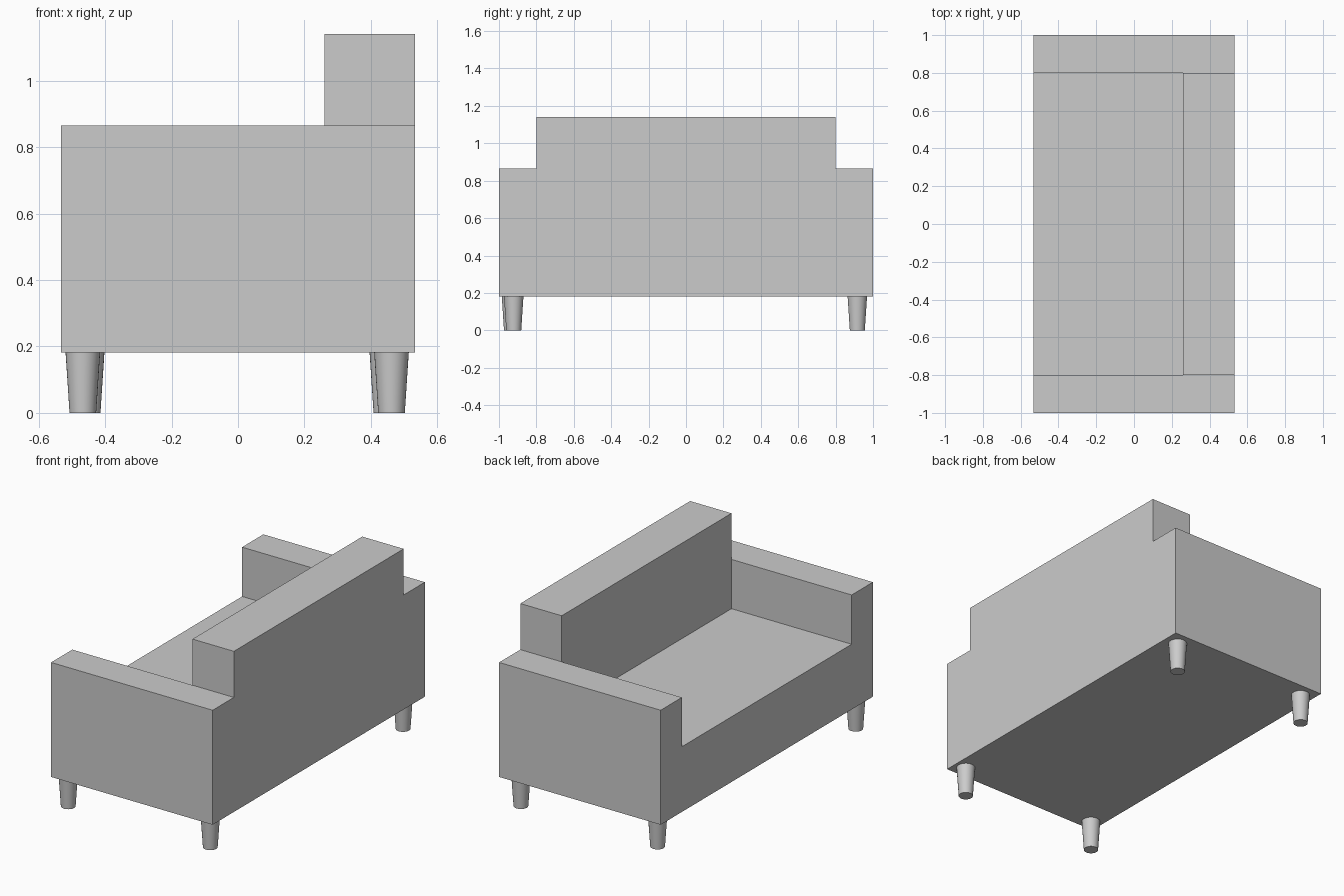
import bpy, bmesh, math
from mathutils import Matrix

if "Cube" in bpy.data.objects:
    bpy.data.objects.remove(bpy.data.objects["Cube"])

grey = bpy.data.materials.new("grey")
grey.diffuse_color = (0.6, 0.6, 0.6, 1)
grey.use_nodes = True
grey.node_tree.nodes["Principled BSDF"].inputs["Base Color"].default_value = grey.diffuse_color


def make_object(name, bm):
    mesh = bpy.data.meshes.new(name)
    bm.to_mesh(mesh)
    bm.free()
    mesh.materials.append(grey)
    obj = bpy.data.objects.new(name, mesh)
    bpy.context.collection.objects.link(obj)
    return obj


# Seamless sofa body: filled grid blocks, skinned on the outside only
XS = (-0.533, 0.26, 0.533)
YS = (-1.0, -0.8, 0.8, 1.0)
ZS = (0.182, 0.571, 0.865, 1.14)


def filled(i, j, k):
    if not (0 <= i < 2 and 0 <= j < 3 and 0 <= k < 3):
        return False
    arm, back = j != 1, i == 1
    return k == 0 or (k == 1 and (arm or back)) or (k == 2 and back and not arm)


bm = bmesh.new()
for i in range(2):
    for j in range(3):
        for k in range(3):
            if not filled(i, j, k):
                continue
            for axis in range(3):
                for side in (0, 1):
                    near = [i, j, k]
                    near[axis] += 2 * side - 1
                    if filled(*near):
                        continue
                    u, v = (axis + 1) % 3, (axis + 2) % 3
                    ring = []
                    for du, dv in ((0, 0), (1, 0), (1, 1), (0, 1)):
                        c = [i, j, k]
                        c[axis] += side
                        c[u] += du
                        c[v] += dv
                        ring.append(bm.verts.new((XS[c[0]], YS[c[1]], ZS[c[2]])))
                    bm.faces.new(ring if side else ring[::-1])
bmesh.ops.remove_doubles(bm, verts=bm.verts, dist=1e-4)
bmesh.ops.dissolve_limit(bm, angle_limit=0.01, verts=bm.verts, edges=bm.edges)
bmesh.ops.recalc_face_normals(bm, faces=bm.faces)
make_object("sofa_body", bm)

# Tapered round legs
LEGS = {
    "leg_seat_side_left": (-0.467, -0.933),
    "leg_back_side_left": (0.462, -0.921),
    "leg_seat_side_right": (-0.454, 0.916),
    "leg_back_side_right": (0.448, 0.916),
}
for name, (x, y) in LEGS.items():
    bm = bmesh.new()
    bmesh.ops.create_cone(bm, cap_ends=True, segments=32, radius1=0.04, radius2=0.052,
                          depth=0.182, matrix=Matrix.Translation((x, y, 0.091)))
    leg = make_object(name, bm)
    bpy.ops.object.select_all(action='DESELECT')
    leg.select_set(True)
    bpy.context.view_layer.objects.active = leg
    bpy.ops.object.shade_smooth_by_angle(angle=math.radians(30))
